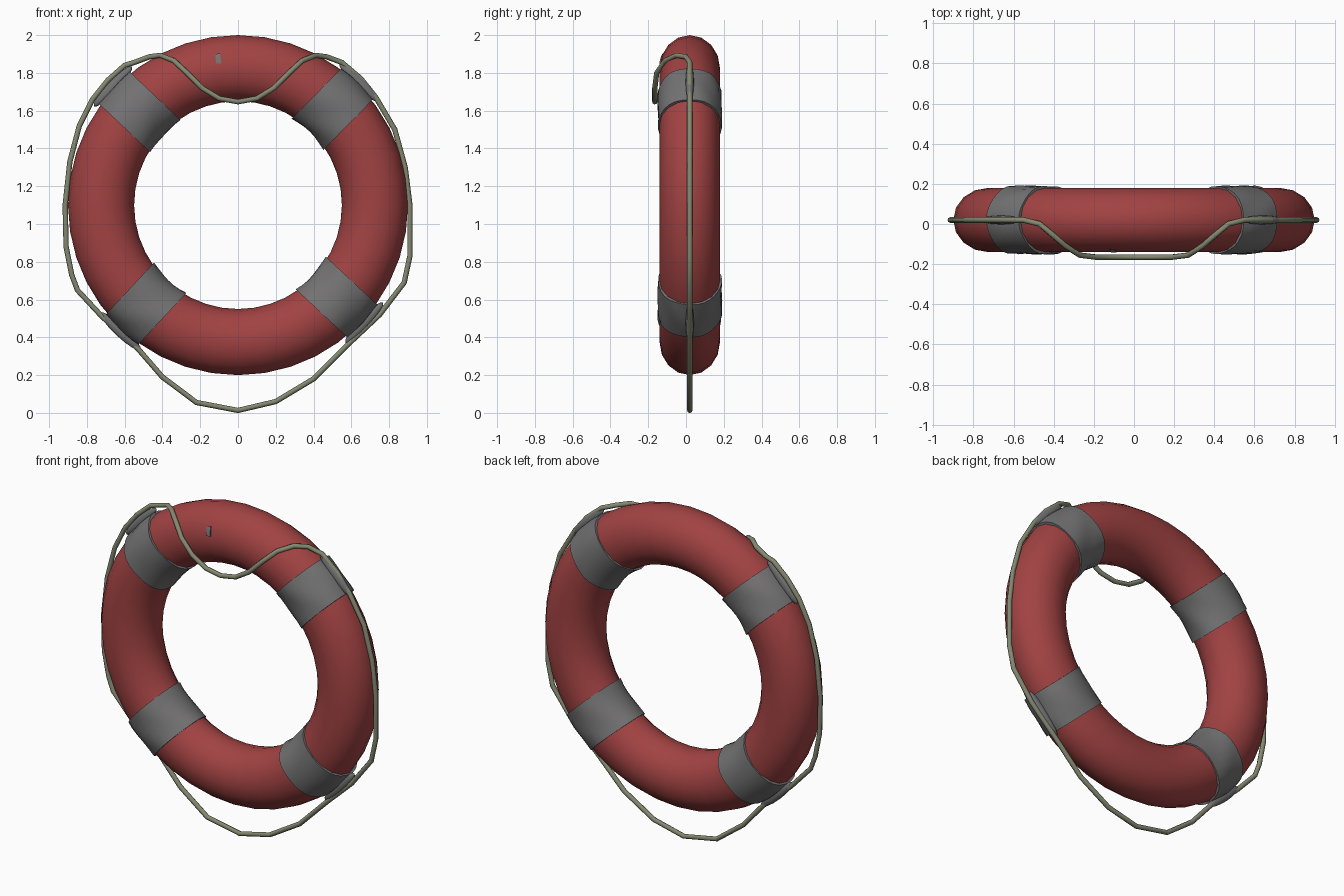
import bpy
import bmesh
from math import sin, cos, asin, radians, pi
from mathutils import Matrix, Vector

cube = bpy.data.objects.get("Cube")
if cube:
    bpy.data.objects.remove(cube, do_unlink=True)

CENTRE = Vector((0, 0.02, 1.1))
RING, TUBE, DEPTH = 0.725, 0.175, 0.16


def material(name, rgb):
    m = bpy.data.materials.new(name)
    m.use_nodes = True
    m.diffuse_color = (*rgb, 1)
    m.node_tree.nodes["Principled BSDF"].inputs["Base Color"].default_value = (*rgb, 1)
    return m


red = material("faded red", (0.36, 0.055, 0.055))
grey = material("strap grey", (0.175, 0.17, 0.17))
olive = material("rope olive", (0.23, 0.25, 0.165))


def smooth(obj, angle=40):
    bpy.ops.object.select_all(action="DESELECT")
    obj.select_set(True)
    bpy.context.view_layer.objects.active = obj
    bpy.ops.object.shade_smooth_by_angle(angle=radians(angle))


def finish(name, bm, mat):
    bmesh.ops.recalc_face_normals(bm, faces=bm.faces)
    mesh = bpy.data.meshes.new(name)
    bm.to_mesh(mesh)
    bm.free()
    mesh.materials.append(mat)
    obj = bpy.data.objects.new(name, mesh)
    bpy.context.collection.objects.link(obj)
    smooth(obj)
    return obj


def wrap(name, angle, width, start, end, lift, ripple=0.0, steps=28, rows=6):
    """Parallel-sided strip laid over the tube, with its edges tucked in."""
    bm = bmesh.new()
    offsets = [-0.5] + [i / rows - 0.5 for i in range(rows + 1)] + [0.5]
    grid = []
    for j, t in enumerate(offsets):
        tucked = j in (0, len(offsets) - 1)
        line = []
        for i in range(steps + 1):
            phi = radians(start + (end - start) * i / steps)
            o = -0.008 if tucked else lift + ripple * sin(5 * phi + 6 * t + angle)
            r = RING + (TUBE + o) * cos(phi)
            a = radians(angle) + asin(t * width / r)
            line.append(bm.verts.new(
                CENTRE + Vector((r * cos(a), (DEPTH + o) * sin(phi), r * sin(a)))))
        grid.append(line)
    for a, b in zip(grid, grid[1:]):
        for i in range(steps):
            bm.faces.new((a[i], a[i + 1], b[i + 1], b[i]))
    bmesh.ops.remove_doubles(bm, verts=bm.verts, dist=0.0005)
    return finish(name, bm, grey)


# Buoyant ring
bpy.ops.mesh.primitive_torus_add(major_radius=RING, minor_radius=TUBE,
                                 major_segments=40, minor_segments=16,
                                 location=CENTRE, rotation=(pi / 2, 0, 0))
ring = bpy.context.object
ring.name = "buoyant_ring"
ring.scale.z = DEPTH / TUBE
ring.data.materials.append(red)
smooth(ring)

# Four straps, each with a flattened sleeve holding the rope
straps = {"upper_left": 45.5, "upper_right": 136.5,
          "lower_right": 227, "lower_left": 317}
for side, angle in straps.items():
    wrap(side + "_strap", angle, 0.235, 0, 360, 0.009, 0.003)
    a = radians(angle)
    bm = bmesh.new()
    bmesh.ops.create_uvsphere(
        bm, u_segments=12, v_segments=8, radius=1,
        matrix=Matrix.Translation(CENTRE + 0.913 * Vector((cos(a), 0, sin(a))))
        @ Matrix.Rotation(-a, 4, "Y") @ Matrix.Diagonal((0.03, 0.022, 0.145, 1)))
    finish(side + "_rope_sleeve", bm, grey)

# Small scuff on the upper front
wrap("scuff_mark", 97.7, 0.026, -80, -62, 0.004, steps=4, rows=2)

# Grab rope: swag over the front (x, y, z), then round the rim (x, z)
swag = [(0.55, 0.02, 1.855), (0.47, 0, 1.885), (0.41, -0.05, 1.893),
        (0.34, -0.11, 1.865), (0.27, -0.155, 1.8), (0.19, -0.165, 1.72),
        (0.1, -0.165, 1.665)]
rim = [(-0.6, 1.84), (-0.69, 1.76), (-0.77, 1.66), (-0.84, 1.52), (-0.89, 1.33),
       (-0.915, 1.1), (-0.91, 0.88), (-0.88, 0.73), (-0.85, 0.65), (-0.72, 0.51),
       (-0.53, 0.34), (-0.4, 0.19), (-0.22, 0.055), (0, 0.013), (0.2, 0.06),
       (0.4, 0.18), (0.58, 0.36), (0.75, 0.52), (0.88, 0.69), (0.91, 0.83),
       (0.91, 1.1), (0.885, 1.3), (0.83, 1.5), (0.73, 1.67), (0.65, 1.77)]
path = (swag + [(0, -0.165, 1.647)]
        + [(-x, y, z) for x, y, z in reversed(swag)]
        + [(x, 0.02, z) for x, z in rim])
curve = bpy.data.curves.new("grab_rope", "CURVE")
curve.dimensions = "3D"
curve.bevel_depth = 0.014
curve.bevel_resolution = 2
spline = curve.splines.new("POLY")
spline.points.add(len(path) - 1)
for point, co in zip(spline.points, path):
    point.co = (*co, 1)
spline.use_cyclic_u = True
curve.materials.append(olive)
rope = bpy.data.objects.new("grab_rope", curve)
bpy.context.collection.objects.link(rope)
bpy.ops.object.select_all(action="DESELECT")
rope.select_set(True)
bpy.context.view_layer.objects.active = rope
bpy.ops.object.convert(target="MESH")
smooth(bpy.context.object, 50)
